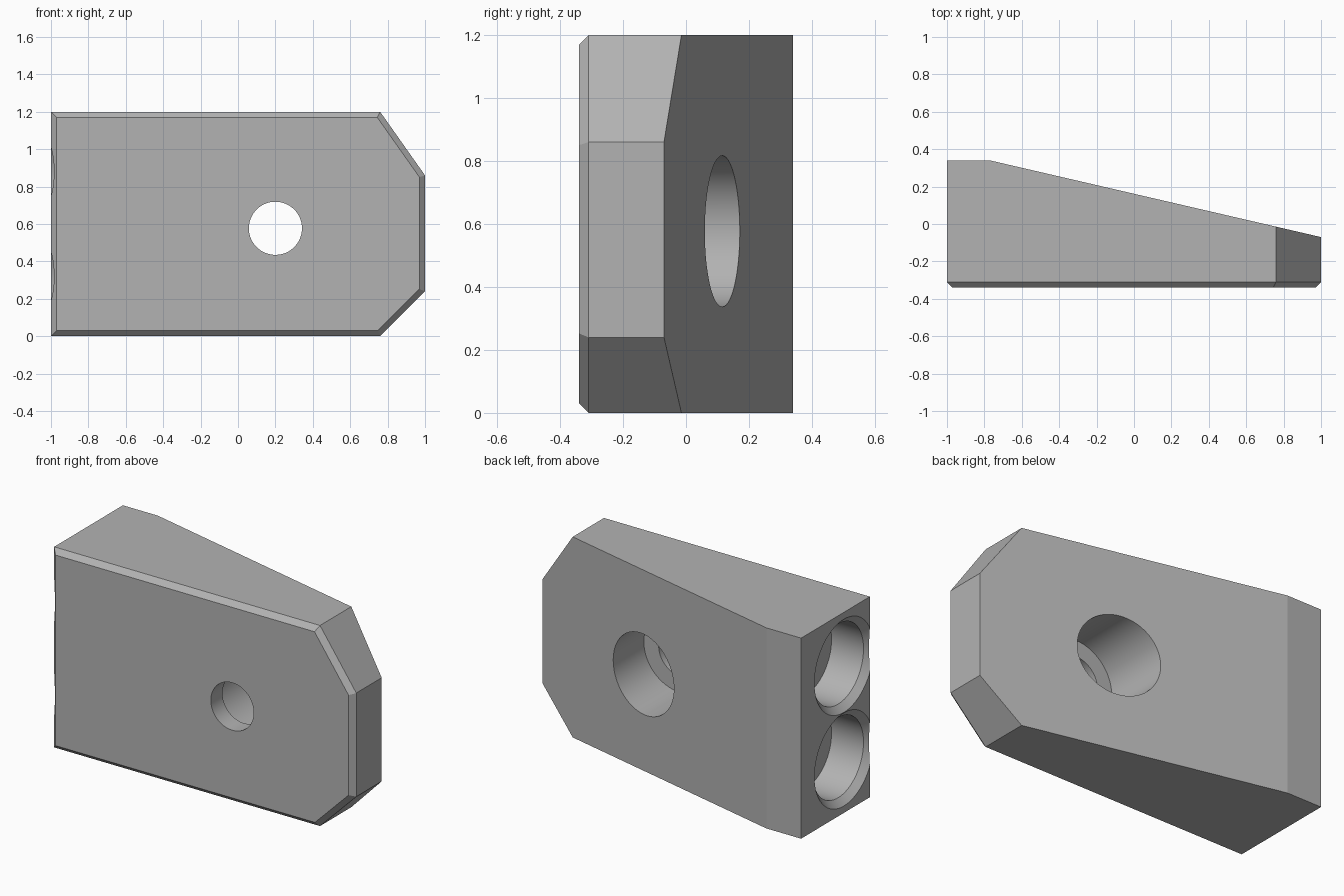
import bpy
import bmesh
from math import pi, radians
from mathutils import Matrix, Vector

cube = bpy.data.objects.get("Cube")
if cube:
    bpy.data.objects.remove(cube, do_unlink=True)

grey = bpy.data.materials.new("plain grey")
grey.use_nodes = True
colour = (0.45, 0.45, 0.45, 1)
grey.diffuse_color = colour
grey.node_tree.nodes["Principled BSDF"].inputs["Base Color"].default_value = colour

FRONT, BACK, BEVEL = -0.34, 0.34, 0.03


def add_object(name, bm):
    bmesh.ops.recalc_face_normals(bm, faces=bm.faces[:])
    mesh = bpy.data.meshes.new(name)
    bm.to_mesh(mesh)
    bm.free()
    mesh.materials.append(grey)
    obj = bpy.data.objects.new(name, mesh)
    bpy.context.collection.objects.link(obj)
    return obj


def lathe_cutter(name, profile, matrix, segments=96):
    """Closed solid of revolution about local z from (radius, depth) pairs."""
    bm = bmesh.new()
    rings = []
    for radius, depth in profile:
        ring = bmesh.ops.create_circle(bm, segments=segments, radius=radius,
                                       matrix=Matrix.Translation((0, 0, depth)))
        rings.append(ring["verts"])
    for a, b in zip(rings, rings[1:]):
        for i in range(segments):
            j = (i + 1) % segments
            bm.faces.new((a[i], a[j], b[j], b[i]))
    bm.faces.new(rings[0])
    bm.faces.new(rings[-1])
    bm.transform(matrix)
    cutter = add_object(name, bm)
    cutter.hide_render = True
    return cutter


# Block: clipped outline extruded front to back, bevelled front, sloping back
outline = [(-1, 0), (0.76, 0), (1, 0.24), (1, 0.86), (0.76, 1.2), (-1, 1.2)]
bm = bmesh.new()
front = bm.faces.new([bm.verts.new((x, FRONT + BEVEL, z)) for x, z in outline])
ext = bmesh.ops.extrude_face_region(bm, geom=[front], use_keep_orig=True)
back_verts = [g for g in ext["geom"] if isinstance(g, bmesh.types.BMVert)]
bmesh.ops.translate(bm, verts=back_verts, vec=(0, BACK - FRONT - BEVEL, 0))
bmesh.ops.recalc_face_normals(bm, faces=bm.faces[:])
bmesh.ops.inset_region(bm, faces=[front], thickness=BEVEL, use_even_offset=True)
bmesh.ops.translate(bm, verts=front.verts[:], vec=(0, -BEVEL, 0))
slope_start, slope_end = Vector((-0.77, BACK, 0)), Vector((1, -0.07, 0))
run = slope_end - slope_start
cut = bmesh.ops.bisect_plane(bm, geom=bm.verts[:] + bm.edges[:] + bm.faces[:],
                             plane_co=slope_start, plane_no=(-run.y, run.x, 0),
                             clear_outer=True)
rim = [g for g in cut["geom_cut"] if isinstance(g, bmesh.types.BMEdge)]
bmesh.ops.contextual_create(bm, geom=rim)
block = add_object("wedge_block", bm)

# Stepped bolt hole, running front to back
to_back = Matrix.Translation((0.2, FRONT, 0.577)) @ Matrix.Rotation(-pi / 2, 4, "X")
cutters = [lathe_cutter("bolt_hole_cutter",
                        [(0.142, -0.1), (0.142, 0.11), (0.24, 0.11), (0.24, 0.9)],
                        to_back)]

# Two chamfered blind pockets in the thick end
for label, z in (("lower", 0.32), ("upper", 0.88)):
    inward = Matrix.Translation((-1, -0.065, z)) @ Matrix.Rotation(pi / 2, 4, "Y")
    cutters.append(lathe_cutter(label + "_pocket_cutter",
                                [(0.2795, -0.001), (0.24, 0.0385), (0.24, 0.25)],
                                inward))

bpy.context.view_layer.objects.active = block
for cutter in cutters:
    mod = block.modifiers.new(cutter.name, "BOOLEAN")
    mod.operation = "DIFFERENCE"
    mod.solver = "EXACT"
    mod.object = cutter
    bpy.ops.object.modifier_apply(modifier=mod.name)
    bpy.data.objects.remove(cutter, do_unlink=True)

# Smooth bores, crisp edges and flat outer faces
bpy.ops.object.select_all(action="DESELECT")
block.select_set(True)
bpy.ops.object.shade_smooth_by_angle(angle=radians(12))
